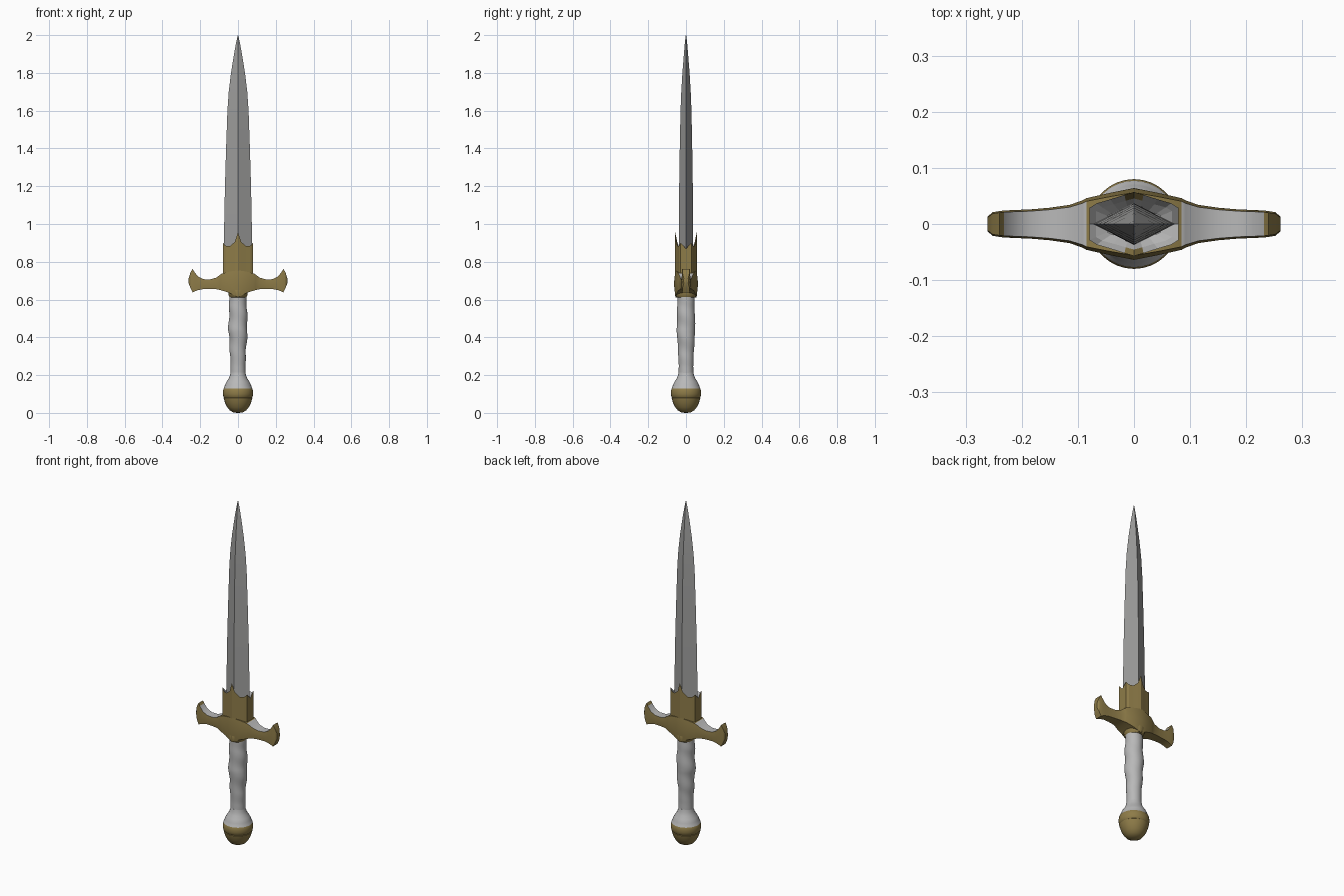
import bpy, bmesh, math

if "Cube" in bpy.data.objects:
    bpy.data.objects.remove(bpy.data.objects["Cube"])


def mat(name, rgb):
    m = bpy.data.materials.new(name)
    m.diffuse_color = (*rgb, 1)
    m.use_nodes = True
    m.node_tree.nodes["Principled BSDF"].inputs["Base Color"].default_value = m.diffuse_color
    return m


STEEL = mat("blade steel", (0.34, 0.34, 0.335))
SILVER = mat("pale silver", (0.48, 0.48, 0.48))
GOLD = mat("aged gold", (0.27, 0.2, 0.065))


def loft(name, rings, mats, rule=None, smooth=None):
    """Skin equal-length rings, cap both ends, colour faces by rule."""
    bm = bmesh.new()
    vs = [[bm.verts.new(p) for p in r] for r in rings]
    n = len(vs[0])
    for a, b in zip(vs, vs[1:]):
        for i in range(n):
            j = (i + 1) % n
            bm.faces.new((a[i], a[j], b[j], b[i]))
    bm.faces.new(vs[0])
    bm.faces.new(vs[-1])
    bmesh.ops.recalc_face_normals(bm, faces=bm.faces[:])
    if rule:
        for f in bm.faces:
            f.material_index = rule(f.calc_center_median(), f.normal)
    me = bpy.data.meshes.new(name)
    bm.to_mesh(me)
    bm.free()
    for m in mats:
        me.materials.append(m)
    ob = bpy.data.objects.new(name, me)
    bpy.context.collection.objects.link(ob)
    if smooth:
        bpy.ops.object.select_all(action='DESELECT')
        ob.select_set(True)
        bpy.context.view_layer.objects.active = ob
        bpy.ops.object.shade_smooth_by_angle(angle=math.radians(smooth))
    return ob


def ellipse(rx, ry, z, n=32, fn=None):
    pts = []
    for i in range(n):
        a = 2 * math.pi * i / n
        k = fn(a, z) if fn else 1
        pts.append((rx * k * math.cos(a), ry * k * math.sin(a), z))
    return pts


# Blade: diamond section tapering to the tip
blade = [(0.72, .073, .038), (1.0, .073, .037), (1.2, .069, .036), (1.4, .063, .033),
         (1.6, .056, .029), (1.7, .049, .025), (1.8, .037, .019), (1.9, .021, .011),
         (1.96, .010, .006), (2.0, .001, .001)]
loft("blade", [[(w, 0, z), (0, t, z), (-w, 0, z), (0, -t, z)] for z, w, t in blade],
     [STEEL], smooth=20)

# Collar: six-sided sleeve with a pointed crest on each face and a pale top
quarter = [(.079, 0, .87), (.079, .029, .90), (.066, .037, .885), (.042, .044, .883),
           (.017, .052, .905), (0, .057, .955)]
half = quarter + [(-x, y, z) for x, y, z in quarter[-2::-1]]
outline = half + [(x, -y, z) for x, y, z in half[-2:0:-1]]
loft("collar", [[(x, y, .68) for x, y, z in outline], outline,
                [(x * .86, y * .8, .5 * z + .425) for x, y, z in outline],
                [(x * .6, y * .5, .85) for x, y, z in outline]],
     [GOLD, SILVER], lambda c, n: int(n.z > 0.25 and c.z > .8))

# Crossguard: one side listed, the other mirrored (x, top, bottom, half depth)
arm = [(0, .755, .612, .064), (.045, .748, .635, .055), (.085, .738, .648, .046),
       (.092, .733, .650, .042), (.115, .716, .655, .034), (.15, .706, .656, .029),
       (.185, .708, .655, .026), (.212, .722, .650, .025), (.232, .748, .642, .024),
       (.240, .763, .638, .023), (.252, .742, .662, .021), (.261, .712, .686, .013)]
stations = [(-x, *r) for x, *r in arm[:0:-1]] + arm


def section(x, t, b, h):
    m = (t + b) / 2
    return [(x, -h * .88, t), (x, -h, m), (x, -h * .88, b),
            (x, h * .88, b), (x, h, m), (x, h * .88, t)]


loft("crossguard", [section(*s) for s in stations], [GOLD, SILVER],
     lambda c, n: int(n.z > .45 and .086 < abs(c.x) < .234), smooth=28)

# Ferrule between guard and grip
loft("ferrule", [ellipse(rx, ry, z) for rx, ry, z in
                 [(.044, .048, .612), (.050, .057, .622), (.052, .060, .65), (.046, .05, .67)]],
     [GOLD], smooth=35)


# Grip: swelling handle with a shallow spiral wrap
def wrap(a, z):
    fade = min(1, max(0, (z - .24) / .08)) * min(1, max(0, (.61 - z) / .05))
    return 1 + .055 * fade * math.sin(a + z * 52) * (.35 + .65 * abs(math.cos(a)))


def grip_radius(z):
    keys = [(.19, .040), (.25, .039), (.32, .042), (.44, .050), (.52, .048), (.63, .045)]
    for (z0, r0), (z1, r1) in zip(keys, keys[1:]):
        if z <= z1:
            return r0 + (r1 - r0) * (z - z0) / (z1 - z0)
    return keys[-1][1]


loft("grip", [ellipse(grip_radius(z), grip_radius(z) * .98, z, 32, wrap)
              for z in [.19 + .44 * i / 48 for i in range(49)]], [SILVER], smooth=50)

# Pommel: pale neck above a gold rounded knob with a fine groove
knob = [(.006, 0), (.025, .003), (.043, .013), (.057, .030), (.068, .052), (.075, .074),
        (.076, .079), (.074, .081), (.077, .084), (.080, .100), (.080, .112), (.077, .128),
        (.073, .133), (.069, .148), (.060, .166), (.049, .182), (.042, .200), (.039, .215)]
loft("pommel", [ellipse(r, r, z) for r, z in knob], [GOLD, SILVER],
     lambda c, n: int(c.z > .129), smooth=40)
